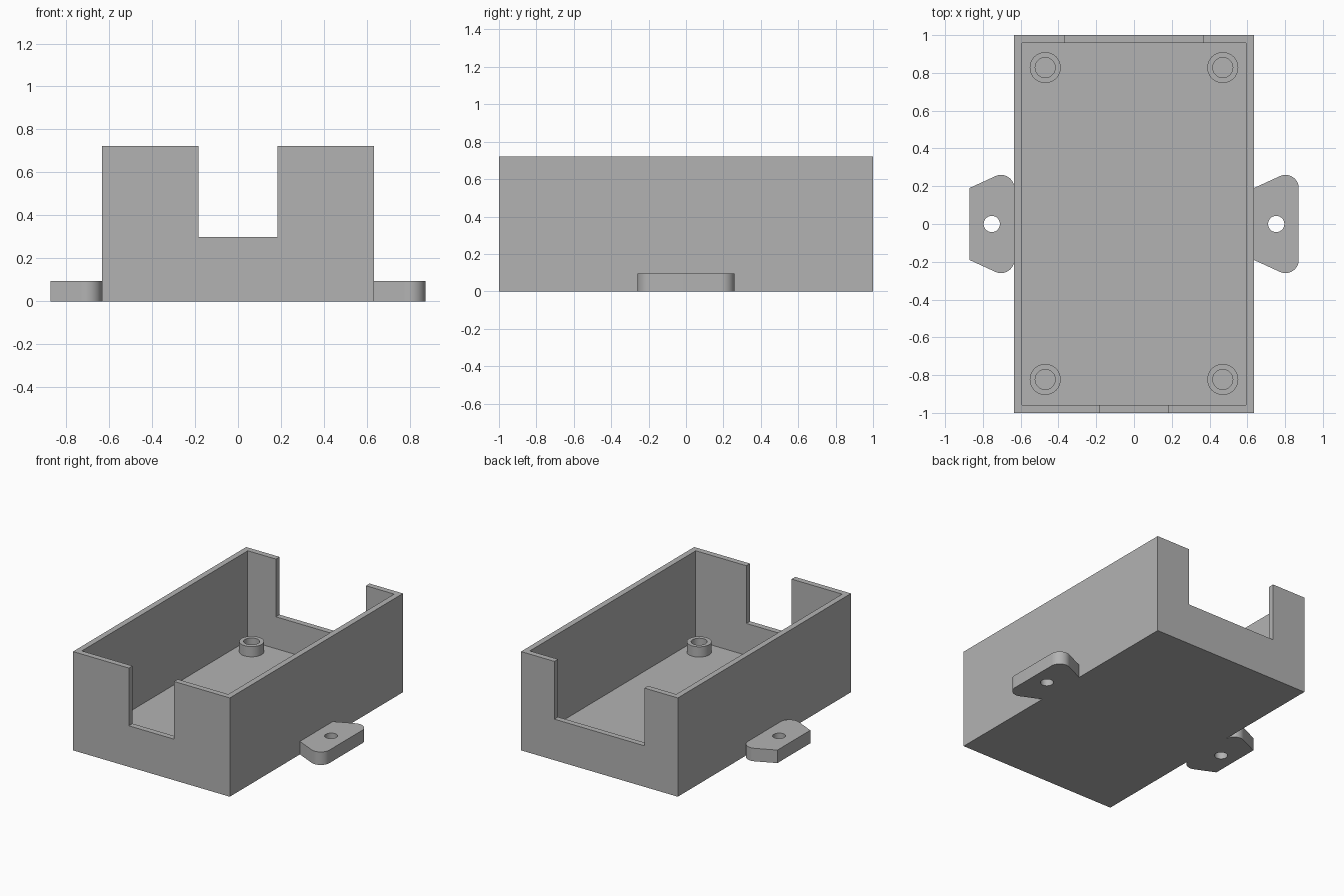
import bpy, bmesh, math

cube = bpy.data.objects.get("Cube")
if cube:
    bpy.data.objects.remove(cube, do_unlink=True)

grey = bpy.data.materials.new("light_grey")
grey.use_nodes = True
grey.diffuse_color = (0.45, 0.45, 0.45, 1)
grey.node_tree.nodes["Principled BSDF"].inputs["Base Color"].default_value = grey.diffuse_color

FLOOR, WALL, HEIGHT, HALF_W, HALF_L = 0.067, 0.042, 0.722, 0.634, 1.0
SILL = 0.3
TAB_H, TAB_W, TAB_R, TAB_Y = 0.095, 0.238, 0.07, 0.19
POST_TOP, POST_R, BORE_R = 0.142, 0.082, 0.053


def prism(name, outline, z0, z1):
    """Extrude a closed outline from z0 up to z1."""
    bm = bmesh.new()
    face = bm.faces.new([bm.verts.new((x, y, z0)) for x, y in outline])
    up = bmesh.ops.extrude_face_region(bm, geom=[face])["geom"]
    bmesh.ops.translate(bm, vec=(0, 0, z1 - z0),
                        verts=[v for v in up if isinstance(v, bmesh.types.BMVert)])
    bmesh.ops.recalc_face_normals(bm, faces=bm.faces)
    mesh = bpy.data.meshes.new(name)
    bm.to_mesh(mesh)
    bm.free()
    mesh.materials.append(grey)
    obj = bpy.data.objects.new(name, mesh)
    bpy.context.collection.objects.link(obj)
    return obj


def box(name, x0, x1, y0, y1, z0, z1):
    return prism(name, [(x0, y0), (x1, y0), (x1, y1), (x0, y1)], z0, z1)


def arc(cx, cy, r, start, end, steps):
    angles = [math.radians(start + (end - start) * i / steps) for i in range(steps + 1)]
    return [(cx + r * math.cos(a), cy + r * math.sin(a)) for a in angles]


def cylinder(name, cx, cy, r, z0, z1):
    return prism(name, arc(cx, cy, r, 0, 360, 48)[:-1], z0, z1)


def cut(obj, *cutters):
    """Subtract the cutters, bake the result and delete the cutters."""
    for c in cutters:
        c.hide_render = True
        mod = obj.modifiers.new("cut", 'BOOLEAN')
        mod.operation, mod.solver, mod.object = 'DIFFERENCE', 'EXACT', c
    deps = bpy.context.evaluated_depsgraph_get()
    mesh = bpy.data.meshes.new_from_object(obj.evaluated_get(deps))
    obj.modifiers.clear()
    obj.data = mesh
    for c in cutters:
        bpy.data.objects.remove(c, do_unlink=True)


def smooth(obj):
    bpy.ops.object.select_all(action='DESELECT')
    obj.select_set(True)
    bpy.context.view_layer.objects.active = obj
    bpy.ops.object.shade_smooth_by_angle(angle=math.radians(30))


# Open tray with a narrow front notch and a wide back notch
tray = box("tray", -HALF_W, HALF_W, -HALF_L, HALF_L, 0, HEIGHT)
inner_w, inner_l = HALF_W - WALL, HALF_L - WALL
cut(tray,
    box("cavity_cutter", -inner_w, inner_w, -inner_l, inner_l, FLOOR, 1),
    box("front_notch_cutter", -0.183, 0.183, -1.1, -0.9, SILL, 1),
    box("back_notch_cutter", -0.364, 0.364, 0.9, 1.1, SILL, 1))

# Hollow mounting posts in the four corners
for side, x in (("right", -0.47), ("left", 0.47)):
    for end, y in (("front", -0.823), ("back", 0.828)):
        post = cylinder(f"{end}_{side}_post", x, y, POST_R, FLOOR - 0.02, POST_TOP)
        cut(post, cylinder("bore_cutter", x, y, BORE_R, FLOOR, 1))
        smooth(post)

# Screw tabs: both face the same way, with two rounded corners towards +x
for side, x in (("right", -HALF_W - TAB_W), ("left", HALF_W)):
    cx = x + TAB_W - TAB_R
    lean = 90 + math.degrees(math.asin(TAB_R / (cx - x)))
    outline = ([(x, TAB_Y), (x, -TAB_Y)]
               + arc(cx, -TAB_Y, TAB_R, -lean, 0, 14)
               + arc(cx, TAB_Y, TAB_R, 0, lean, 14))
    tab = prism(f"{side}_screw_tab", outline, 0, TAB_H)
    cut(tab, cylinder("screw_hole_cutter", x + TAB_W / 2, 0, 0.043, -0.1, 0.2))
    smooth(tab)
